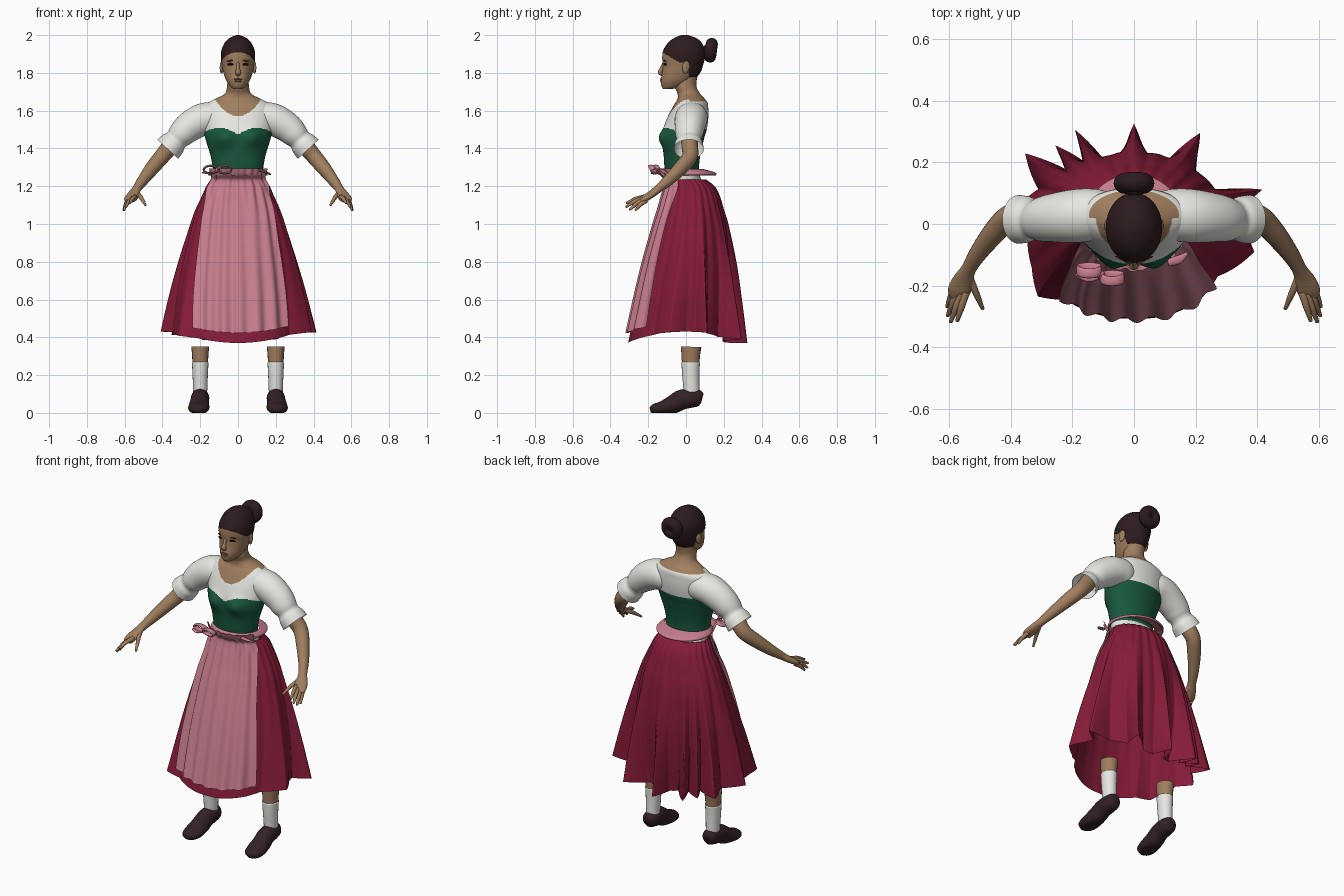
import bpy, bmesh
from math import sin, cos, pi, radians, exp, degrees
from mathutils import Vector

if "Cube" in bpy.data.objects:
    bpy.data.objects.remove(bpy.data.objects["Cube"])


def material(name, *srgb):
    m = bpy.data.materials.new(name)
    m.use_nodes = True
    col = [c ** 2.2 for c in srgb] + [1]
    m.diffuse_color = col
    bsdf = m.node_tree.nodes["Principled BSDF"]
    bsdf.inputs["Base Color"].default_value = col
    bsdf.inputs["Roughness"].default_value = 0.8
    return m


SKIN = material("skin", .62, .49, .37)
HAIR = material("dark brown hair", .19, .13, .14)
WHITE = material("white linen", .91, .91, .89)
GREEN = material("green bodice", .12, .35, .25)
RED = material("crimson skirt", .52, .13, .23)
PINK = material("pink apron", .78, .49, .55)
SHOE = material("shoe leather", .21, .15, .16)
DARK = material("eye dark", .08, .06, .06)
LIP = material("lip", .50, .34, .28)


def spline(keys, steps=6):
    """Smooth curve through tuples of any length."""
    out = []
    for i in range(len(keys) - 1):
        p = [keys[max(0, min(len(keys) - 1, i + k))] for k in (-1, 0, 1, 2)]
        for s in range(steps):
            t = s / steps
            out.append(tuple(
                b + .5 * t * (c - a + t * (2*a - 5*b + 4*c - d + t * (3*(b - c) + d - a)))
                for a, b, c, d in zip(*p)))
    return out + [tuple(keys[-1])]


def skin_rings(name, rings, mats, closed=True, caps=True, rule=None):
    """Join rows of points into a smooth surface."""
    bm = bmesh.new()
    rows = [[bm.verts.new(p) for p in ring] for ring in rings]
    n = len(rows[0])
    for lo, hi in zip(rows, rows[1:]):
        for i in range(n if closed else n - 1):
            j = (i + 1) % n
            bm.faces.new((lo[i], lo[j], hi[j], hi[i]))
    if closed and caps:
        bm.faces.new(rows[0][::-1])
        bm.faces.new(rows[-1])
    bmesh.ops.recalc_face_normals(bm, faces=bm.faces)
    if rule:
        for f in bm.faces:
            f.material_index = rule(f.calc_center_median())
    me = bpy.data.meshes.new(name)
    bm.to_mesh(me)
    bm.free()
    for m in mats:
        me.materials.append(m)
    me.shade_smooth()
    ob = bpy.data.objects.new(name, me)
    bpy.context.collection.objects.link(ob)
    return ob


def oval(z, rx, yf, yb, n=144):
    return [Vector((rx * cos(a), (yf + yb) / 2 + (yb - yf) / 2 * sin(a), z))
            for a in (2 * pi * i / n for i in range(n))]


def tube(name, keys, mat, up=(0, 0, 1), n=20, side=1, caps=True, floor=None):
    """Sweep an oval; keys are x, y, z, radius across, radius along up."""
    pts = spline(keys, 5)
    rings = []
    for i, p in enumerate(pts):
        d = Vector(pts[min(i + 1, len(pts) - 1)][:3]) - Vector(pts[max(i - 1, 0)][:3])
        a = d.cross(Vector(up)).normalized()
        b = a.cross(d).normalized()
        ring = [Vector(p[:3]) + a * p[3] * cos(t) + b * p[4] * sin(t)
                for t in (2 * pi * k / n for k in range(n))]
        for v in ring:
            v.x *= side
            if floor is not None:
                v.z = max(v.z, floor)
        rings.append(ring)
    return skin_rings(name, rings, [mat], caps=caps)


def ball(name, loc, scale, mat, rot=(0, 0, 0)):
    bpy.ops.mesh.primitive_uv_sphere_add(segments=24, ring_count=14, location=loc, rotation=rot)
    ob = bpy.context.object
    ob.name, ob.scale = name, scale
    ob.data.materials.append(mat)
    ob.data.shade_smooth()
    return ob


# Torso and neck: skin, blouse and bodice split along their necklines
def torso_rule(c):
    x = abs(c.x)
    front = c.y < .02
    if c.z > (1.57 + 6 * x * x if front else 1.65):
        return 0
    top = 1.475 + .035 * sin(min(x / .1, 1.7) * pi / 2) if front else 1.505
    return 2 if 1.275 < c.z < top else 1


torso_keys = [(1.20, .13, -.08, .09), (1.28, .132, -.11, .07), (1.36, .145, -.118, .075),
              (1.45, .172, -.125, .095), (1.50, .18, -.12, .11), (1.56, .185, -.10, .118),
              (1.61, .182, -.075, .118), (1.64, .16, -.058, .115), (1.662, .122, -.045, .10),
              (1.69, .07, -.045, .075), (1.73, .058, -.06, .055), (1.78, .056, -.06, .06)]
torso = [oval(*k) for k in spline(torso_keys, 14)]
for ring in torso:
    for v in ring:
        if v.y < 0:
            v.y -= .028 * exp(-((abs(v.x) - .075) / .05) ** 2 - ((v.z - 1.455) / .05) ** 2)
skin_rings("torso", torso, [SKIN, WHITE, GREEN], rule=torso_rule)


# Head with swept-back hair
def hair_rule(c):
    if c.y < -.035:
        line = 1.855 + (-.035 - c.y) * .6
    else:
        line = 1.855 if c.y < .015 else 1.78
    return 1 if c.z > line else 0


head_keys = [(1.715, .025, -.12, -.07), (1.73, .043, -.13, -.01), (1.76, .063, -.134, .04),
             (1.80, .077, -.127, .075), (1.84, .085, -.123, .09), (1.88, .091, -.126, .10),
             (1.92, .088, -.12, .10), (1.96, .07, -.095, .083), (1.985, .044, -.062, .053),
             (2.0, .01, -.025, .01)]
skin_rings("head", [oval(*k) for k in spline(head_keys, 10)], [SKIN, HAIR], rule=hair_rule)
tube("nose", [(0, -.118, 1.855, .008, .006), (0, -.129, 1.825, .009, .009),
              (0, -.137, 1.803, .015, .012), (0, -.126, 1.79, .011, .008)], SKIN, up=(0, 1, 0))
ball("upper_lip", (0, -.131, 1.767), (.024, .006, .005), LIP)
ball("lower_lip", (0, -.131, 1.757), (.02, .007, .006), LIP)
for s in (-1, 1):
    ball("eye", (s * .039, -.111, 1.845), (.019, .005, .007), DARK, (0, 0, s * .35))
    ball("eyebrow", (s * .042, -.112, 1.864), (.022, .004, .003), HAIR, (0, s * .1, s * .38))
    ball("ear", (s * .086, 0, 1.83), (.01, .02, .034), SKIN, (-.15, 0, s * .25))

# Hair bun
bpy.ops.mesh.primitive_torus_add(major_radius=.034, minor_radius=.032, major_segments=32,
                                 minor_segments=16, location=(0, .132, 1.92),
                                 rotation=(radians(82), 0, 0))
bun = bpy.context.object
bun.name = "hair_bun"
bun.data.materials.append(HAIR)
bun.data.shade_smooth()
ball("bun_core", (0, .12, 1.92), (.035, .032, .035), HAIR)

# Sleeves, arms, hands, legs and shoes
for s in (-1, 1):
    tube("puff_sleeve", [(.03, .03, 1.56, .05, .05), (.10, .03, 1.562, .079, .079),
                         (.15, .029, 1.562, .086, .083), (.20, .025, 1.548, .086, .085),
                         (.26, .02, 1.512, .079, .08), (.30, .015, 1.475, .072, .071),
                         (.325, .015, 1.447, .063, .061), (.345, .015, 1.425, .074, .07),
                         (.372, .015, 1.396, .079, .075)],
         WHITE, n=40, side=s, caps=False)
    tube("arm", [(.31, .015, 1.48, .045, .045), (.36, .02, 1.41, .044, .045),
                 (.405, .02, 1.355, .041, .042), (.455, -.03, 1.295, .037, .038),
                 (.505, -.095, 1.23, .029, .03), (.535, -.145, 1.188, .024, .022),
                 (.552, -.18, 1.16, .033, .019), (.566, -.215, 1.137, .037, .017),
                 (.572, -.24, 1.122, .028, .01)], SKIN, side=s)
    fingers = {"index": ((.545, -.222, 1.143), (.573, -.315, 1.11)),
               "middle": ((.56, -.226, 1.136), (.594, -.318, 1.09)),
               "ring": ((.573, -.222, 1.13), (.604, -.298, 1.075)),
               "little": ((.582, -.21, 1.125), (.606, -.268, 1.072)),
               "thumb": ((.535, -.17, 1.165), (.49, -.275, 1.10))}
    for label, (base, tip) in fingers.items():
        mid = [(p + q) / 2 for p, q in zip(base, tip)]
        mid[2] += .006
        tube(label + "_finger", [(*base, .013, .013), (*mid, .011, .011), (*tip, .006, .006)],
             SKIN, n=10, side=s)
    tube("lower_leg", [(.2, .025, .24, .04, .045), (.2, .025, .30, .043, .049),
                       (.2, .027, .35, .047, .054)], SKIN, up=(0, 1, 0), side=s)
    tube("sock", [(.2, .03, .08, .036, .042), (.2, .028, .14, .038, .043),
                  (.2, .025, .21, .041, .046), (.2, .025, .268, .044, .049)],
         WHITE, up=(0, 1, 0), side=s)
    tube("shoe", [(.2, .086, .075, .02, .026), (.2, .07, .078, .04, .042),
                  (.2, .03, .078, .048, .05), (.202, -.022, .07, .048, .053),
                  (.205, -.07, .045, .052, .049), (.208, -.125, .027, .056, .036),
                  (.21, -.17, .02, .044, .027), (.21, -.19, .016, .016, .013)],
         SHOE, n=28, side=s, floor=0)

# Skirt: smooth waist opening into deep uneven folds; pairs of angle and hem radius
hem = [(0, .34), (8, .33), (15, .43), (23, .28), (42, .25), (54, .365), (63, .22), (80, .21),
       (90, .325), (100, .21), (114, .21), (122, .36), (128, .25), (135, .36), (141, .28),
       (147, .42), (160, .33), (178, .41), (189, .35), (203, .36), (217, .39), (228, .33),
       (250, .315), (270, .305), (290, .315), (312, .325), (328, .32), (347, .4), (360, .34)]


def hem_radius(a):
    deg = degrees(a) % 360
    for (a0, r0), (a1, r1) in zip(hem, hem[1:]):
        if deg <= a1:
            return r0 + (r1 - r0) * (deg - a0) / (a1 - a0)


HEM_RING = (.40, .40, -.30, .31)


def skirt_point(a, z, rx, yf, yb, gap=0.0):
    t = max(0, (1.235 - z) / .835)
    _, hx, hf, hb = HEM_RING
    r = hem_radius(a)
    dx = r * cos(a) - hx * cos(a)
    dy = r * sin(a) - (hf + hb) / 2 - (hb - hf) / 2 * sin(a)
    w = t ** 1.8
    out = gap + .003 * sin(a * 26) * (1 - t)
    return Vector(((rx + out) * cos(a) + w * dx,
                   (yf + yb) / 2 + ((yb - yf) / 2 + out) * sin(a) + w * dy,
                   z + t * .03 * cos(2 * a)))


skirt_keys = [(1.235, .14, -.095, .105), (1.20, .165, -.10, .15), (1.15, .187, -.115, .178),
              (1.08, .22, -.135, .20), (1.0, .25, -.16, .225), (.8, .31, -.215, .265),
              (.6, .36, -.26, .29), HEM_RING]
skirt = spline(skirt_keys, 6)
COUNT = 360
skin_rings("skirt", [[skirt_point(2 * pi * i / COUNT, *k) for i in range(COUNT)] for k in skirt],
           [RED], caps=False)

# Apron: gathered front panel following the skirt
apron_keys = [(1.295, .15, -.135, .1), (1.26, .138, -.12, .1)] + skirt_keys
rows = []
for k in spline(apron_keys, 6):
    if k[0] < .45:
        continue
    t = max(0, (1.235 - k[0]) / .8)
    half = radians(46 + 5 * t + 22 * (1 - t) ** 6)
    row = []
    for i in range(121):
        u = i / 60 - 1
        ripple = .016 + (.003 + .007 * t) * sin(u * 19 + 1)
        reach = half * (1 if u > 0 else 1 - .16 * t)
        row.append(skirt_point(1.5 * pi + u * reach, *k, gap=ripple))
    rows.append(row)
skin_rings("apron", rows, [PINK], closed=False)

# Waistband flaring away from the back, with a tied bow
band = skin_rings("waistband", [oval(*k) for k in spline(
    [(1.292, .136, -.115, .085), (1.282, .148, -.128, .125), (1.27, .158, -.135, .16),
     (1.258, .155, -.132, .158)], 4)], [PINK], caps=False)
band.modifiers.new("thickness", "SOLIDIFY").thickness = .006
for cx, cy, w in ((-.145, -.15, .036), (-.07, -.175, .034)):
    loop = [(cx + w * cos(a), cy - .01 * sin(a), 1.288 + .02 * sin(a), .006, .016)
            for a in (2 * pi * i / 12 for i in range(13))]
    tube("bow_loop", loop, PINK, up=(0, 1, 0), n=12)
ball("bow_knot", (-.108, -.165, 1.285), (.014, .014, .014), PINK)
tube("bow_tail", [(-.108, -.165, 1.28, .012, .004), (-.15, -.175, 1.268, .013, .004),
                  (-.185, -.155, 1.272, .014, .004)], PINK, n=10)
tube("sash_end", [(.11, -.125, 1.285, .012, .006), (.145, -.115, 1.275, .014, .006),
                  (.172, -.095, 1.262, .006, .004)], PINK, n=10)
